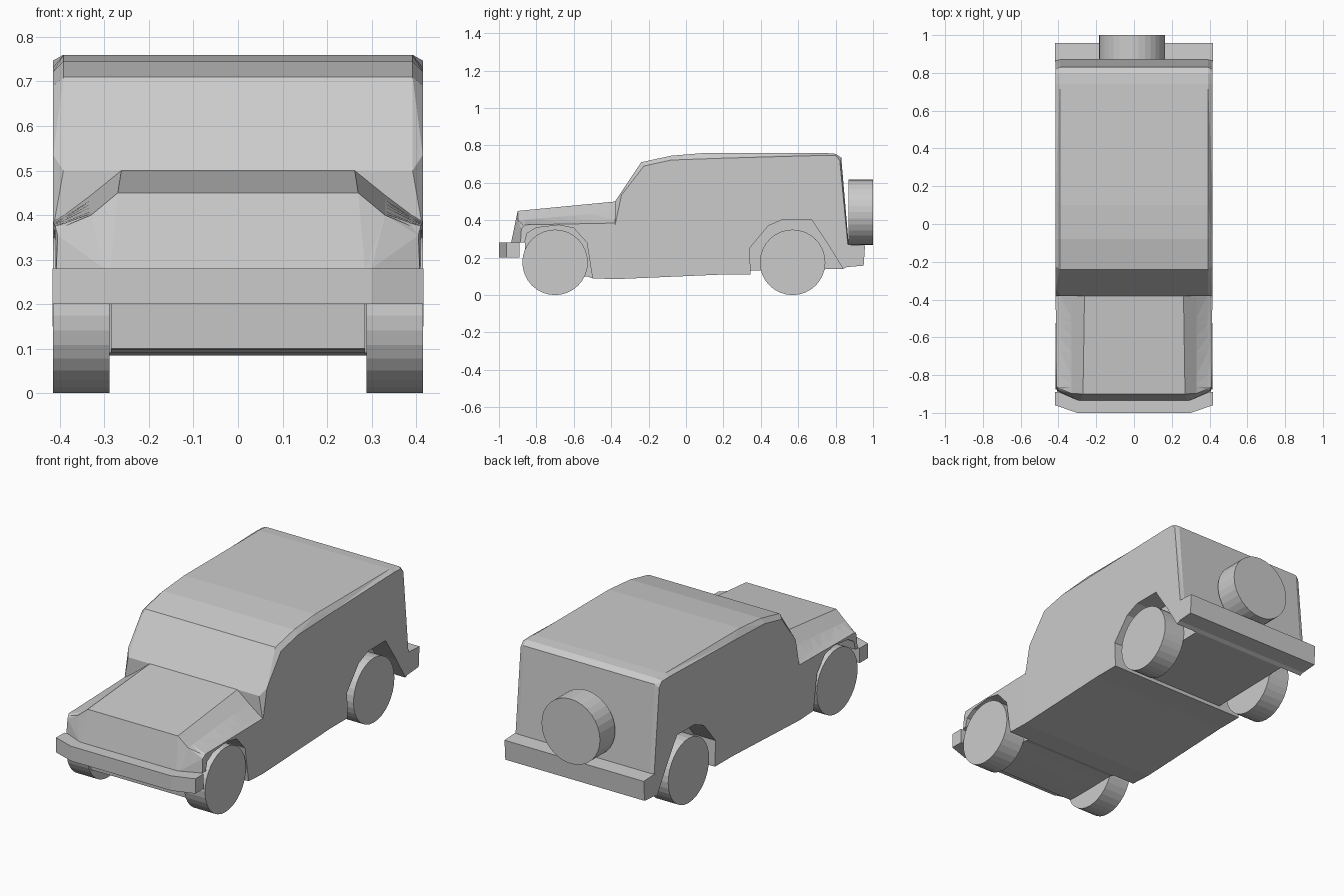
import bpy, bmesh, math

if "Cube" in bpy.data.objects:
    bpy.data.objects.remove(bpy.data.objects["Cube"])

grey = bpy.data.materials.new("light_grey")
grey.diffuse_color = (0.6, 0.6, 0.6, 1)
grey.use_nodes = True
grey.node_tree.nodes["Principled BSDF"].inputs["Base Color"].default_value = grey.diffuse_color


def strip(bm, a, b, closed):
    """Skin between two point rings, skipping collapsed edges."""
    for i in range(len(a) if closed else len(a) - 1):
        j = (i + 1) % len(a)
        face(bm, (a[i], a[j], b[j], b[i]))


def face(bm, pts):
    pts = [p for i, p in enumerate(pts) if p != pts[i - 1]]
    if len(pts) > 2:
        bm.faces.new([bm.verts.new(p) for p in pts])


def finish(bm, name):
    bmesh.ops.remove_doubles(bm, verts=bm.verts, dist=0.0005)
    bmesh.ops.triangulate(bm, faces=[f for f in bm.faces if len(f.verts) > 3])
    bmesh.ops.recalc_face_normals(bm, faces=bm.faces)
    me = bpy.data.meshes.new(name)
    bm.to_mesh(me)
    bm.free()
    me.materials.append(grey)
    ob = bpy.data.objects.new(name, me)
    bpy.context.collection.objects.link(ob)


def prism(name, a, b):
    bm = bmesh.new()
    strip(bm, a, b, True)
    face(bm, a)
    face(bm, b)
    finish(bm, name)


def disc(name, loc, radius, depth, rot):
    bpy.ops.mesh.primitive_cylinder_add(vertices=32, radius=radius, depth=depth,
                                        location=loc, rotation=rot)
    ob = bpy.context.object
    ob.name = name
    ob.data.materials.append(grey)


def at_x(x, prof):
    return [(x, y, z) for y, z in prof]


WELL = .285   # inner wall of the wheel wells

# Cabin: profiles in (y, z) running from the sill, round the back and over the roof
sill = [(-.38, .085), (.2, .11), (.345, .11)]
arch = [(.345, .13), (.34, .25), (.44, .37), (.52, .405), (.67, .405), (.76, .27), (.84, .14)]
upper = [(.87, .155), (.87, .27), (.83, .735), (.80, .755), (.74, .76), (.1, .76),
         (-.08, .745), (-.24, .71), (-.38, .50), (-.38, .37)]
rim = [(.87, .155), (.865, .27), (.822, .72), (.80, .745), (.74, .747), (.2, .732),
       (-.08, .722), (-.225, .69), (-.345, .535), (-.38, .37)]
bm = bmesh.new()
floor = sill + [arch[0], arch[-1]] + upper
strip(bm, at_x(-WELL, floor), at_x(WELL, floor), False)
for s in (-1, 1):
    side, edge = sill + arch + upper, sill + arch + rim
    strip(bm, at_x(s * WELL, side), at_x(s * .392, side), False)
    strip(bm, at_x(s * .392, side), at_x(s * .415, edge), False)
    face(bm, at_x(s * .415, edge))
    face(bm, at_x(s * WELL, arch))
finish(bm, "cabin")


# Nose: cross-sections along y whose lower edge follows the front wheel arch
def section(y, floor_z, arch_z):
    t = (y + .9) / .52
    w = .41 + .005 * t
    return [(WELL, y, floor_z), (WELL, y, arch_z), (w, y, arch_z),
            (w, y, .375 + .01 * t), (.39, y, .38 + .02 * t),
            (.33, y, .40 + .045 * t), (.27 - .008 * t, y, .45 + .05 * t)]


def mirrored(half):
    return half + [(-x, y, z) for x, y, z in reversed(half)]


tip = [(WELL, -.935, .28), (.30, -.932, .28), (.408, -.885, .28), (.405, -.88, .355),
       (.39, -.873, .375), (.33, -.897, .40), (.27, -.90, .45)]
stations = [(-.862, .28, .282), (-.85, .10, .33), (-.80, .098, .36), (-.68, .098, .374),
            (-.60, .10, .358), (-.53, .10, .28), (-.50, .09, .09), (-.38, .085, .085)]
rings = [mirrored(tip)] + [mirrored(section(*s)) for s in stations]
bm = bmesh.new()
for a, b in zip(rings, rings[1:]):
    strip(bm, a, b, True)
r = rings[0]
face(bm, r[:7])
face(bm, r[7:])
face(bm, (r[0], r[6], r[7], r[13]))
finish(bm, "nose")

# Bumpers
plan = [(-.417, -.89), (-.417, -.96), (-.30, -1), (.30, -1), (.417, -.96), (.417, -.89)]
prism("front_bumper", [(x, y, .20) for x, y in plan], [(x, y, .28) for x, y in plan])
tail = [(.86, .15), (.95, .157), (.957, .265), (.86, .27)]
prism("rear_bumper", at_x(-.417, tail), at_x(.417, tail))

# Wheels and spare
for end, y in (("front", -.70), ("rear", .57)):
    for side, s in (("left", -1), ("right", 1)):
        disc(f"{end}_{side}_wheel", (s * .352, y, .175), .175, .126, (0, math.pi / 2, 0))
disc("spare_wheel", (-.01, .935, .443), .175, .13, (math.pi / 2, 0, 0))
